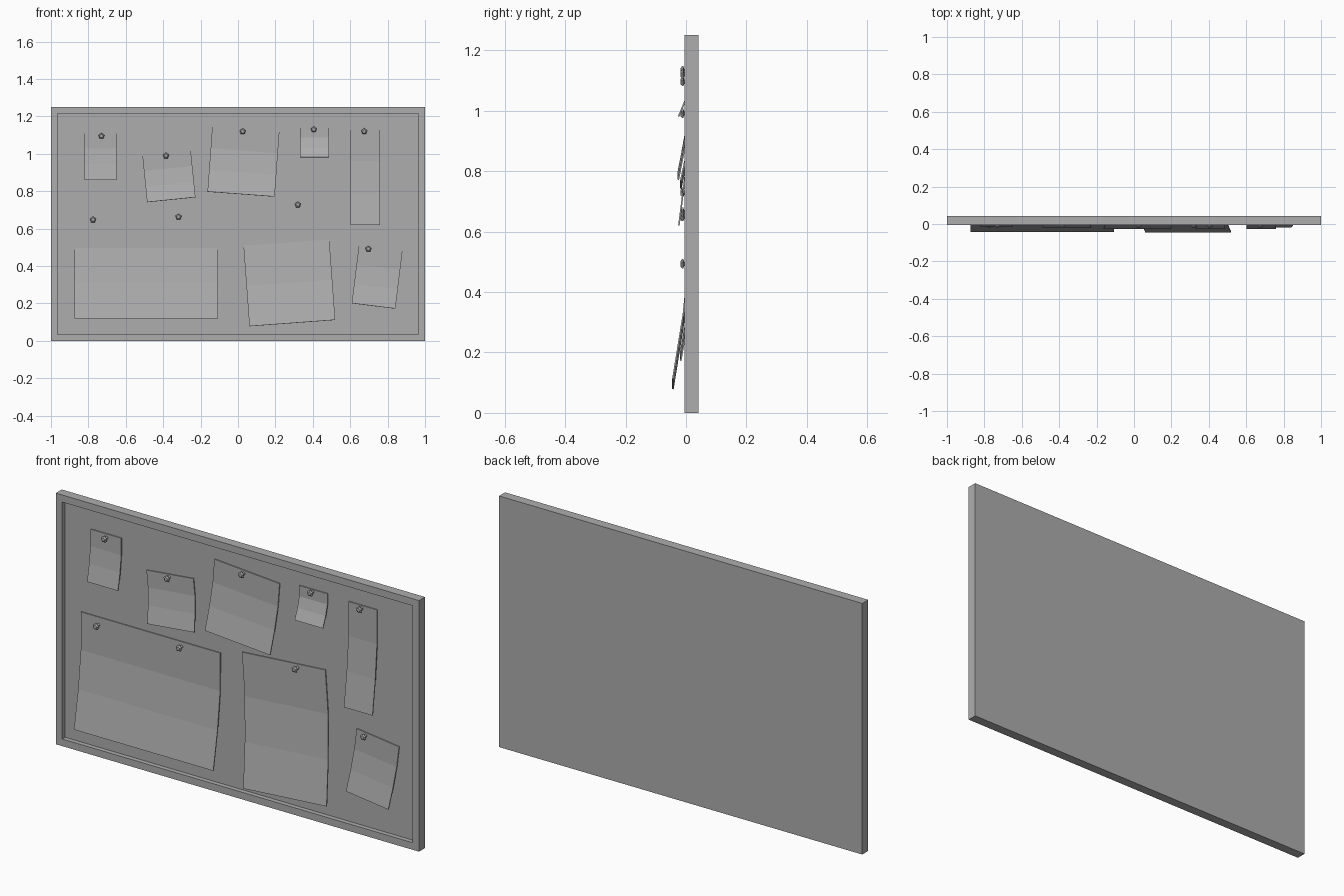
import bpy, bmesh, math
from mathutils import Matrix, Vector

cube = bpy.data.objects.get("Cube")
if cube:
    bpy.data.objects.remove(cube, do_unlink=True)

grey = bpy.data.materials.new("plain_grey")
grey.use_nodes = True
grey.diffuse_color = (0.42, 0.42, 0.42, 1)
grey.node_tree.nodes["Principled BSDF"].inputs["Base Color"].default_value = grey.diffuse_color

FRONT, BACK, PANEL = -0.005, 0.042, 0.018


def make_object(name, bm):
    bmesh.ops.recalc_face_normals(bm, faces=bm.faces)
    mesh = bpy.data.meshes.new(name)
    bm.to_mesh(mesh)
    bm.free()
    mesh.materials.append(grey)
    obj = bpy.data.objects.new(name, mesh)
    bpy.context.collection.objects.link(obj)
    return obj


def board():
    # Solid slab whose front face is inset and pushed back to leave a frame
    bm = bmesh.new()
    bmesh.ops.create_cube(bm, size=1, matrix=Matrix.Translation((0, (FRONT + BACK) / 2, 0.625))
                          @ Matrix.Diagonal((2, BACK - FRONT, 1.25, 1)))
    bm.normal_update()
    face = min(bm.faces, key=lambda f: f.normal.y)
    bmesh.ops.inset_region(bm, faces=[face], thickness=0.05)
    rim = list(face.edges)
    pushed = bmesh.ops.extrude_face_region(bm, geom=[face])
    verts = [v for v in pushed["geom"] if isinstance(v, bmesh.types.BMVert)]
    bmesh.ops.translate(bm, verts=verts, vec=(0, PANEL - FRONT, 0))
    if face.is_valid:
        bmesh.ops.delete(bm, geom=[face], context="FACES_ONLY")
    make_object("board_frame", bm)


def paper(name, x, z, width, height, tilt, curl, lift=0.003):
    # Sheet hung from its top centre, flat at first and then curling forward
    bm = bmesh.new()
    turn = Matrix.Rotation(math.radians(-tilt), 3, "Y")
    rows = []
    for step, bend in enumerate((0, 0.02, 0.4, 1)):
        y = PANEL - lift - curl * bend
        rows.append([bm.verts.new(turn @ Vector((side * width / 2, 0, -height * step / 3))
                                  + Vector((x, y, z))) for side in (-1, 1)])
    for a, b in zip(rows, rows[1:]):
        bm.faces.new((a[0], b[0], b[1], a[1]))
    obj = make_object(name, bm)
    solid = obj.modifiers.new("thickness", "SOLIDIFY")
    solid.thickness = 0.005
    solid.offset = -1


def pin(name, x, z):
    # Five-sided lathe: shaft, flared head, small flat tip
    bm = bmesh.new()
    rings = []
    for radius, y in ((0.008, PANEL), (0.008, -0.006), (0.017, -0.009), (0.017, -0.013), (0.01, -0.018)):
        angles = [math.pi / 2 + math.tau * i / 5 for i in range(5)]
        rings.append([bm.verts.new((x + radius * math.cos(a), y, z + radius * math.sin(a)))
                      for a in angles])
    for a, b in zip(rings, rings[1:]):
        for i in range(5):
            j = (i + 1) % 5
            bm.faces.new((a[i], a[j], b[j], b[i]))
    bm.faces.new(rings[0])
    bm.faces.new(rings[-1])
    make_object(name, bm)


board()

# Notes: top centre x and z, width, height, tilt, curl
paper("small_note", -0.735, 1.113, 0.17, 0.253, 0, 0.026)
paper("square_note", -0.382, 1.005, 0.26, 0.252, 5.8, 0.030)
paper("wide_note", 0.042, 1.133, 0.36, 0.35, -4.2, 0.038)
paper("tiny_note", 0.408, 1.14, 0.155, 0.16, 0, 0.037)
paper("long_note", 0.68, 1.133, 0.157, 0.513, 0, 0.036)
paper("large_sheet", -0.49, 0.686, 0.767, 0.566, 0, 0.055, 0.001)
paper("tall_sheet", 0.243, 0.74, 0.46, 0.647, 4.2, 0.058, 0.001)
paper("corner_note", 0.763, 0.498, 0.235, 0.314, -7, 0.030)

# Push pins
for n, (x, z) in enumerate(((-0.73, 1.095), (-0.385, 0.99), (0.025, 1.12), (0.405, 1.13),
                            (0.675, 1.12), (-0.775, 0.648), (-0.318, 0.663), (0.32, 0.728),
                            (0.697, 0.492))):
    pin(f"push_pin_{n + 1}", x, z)
